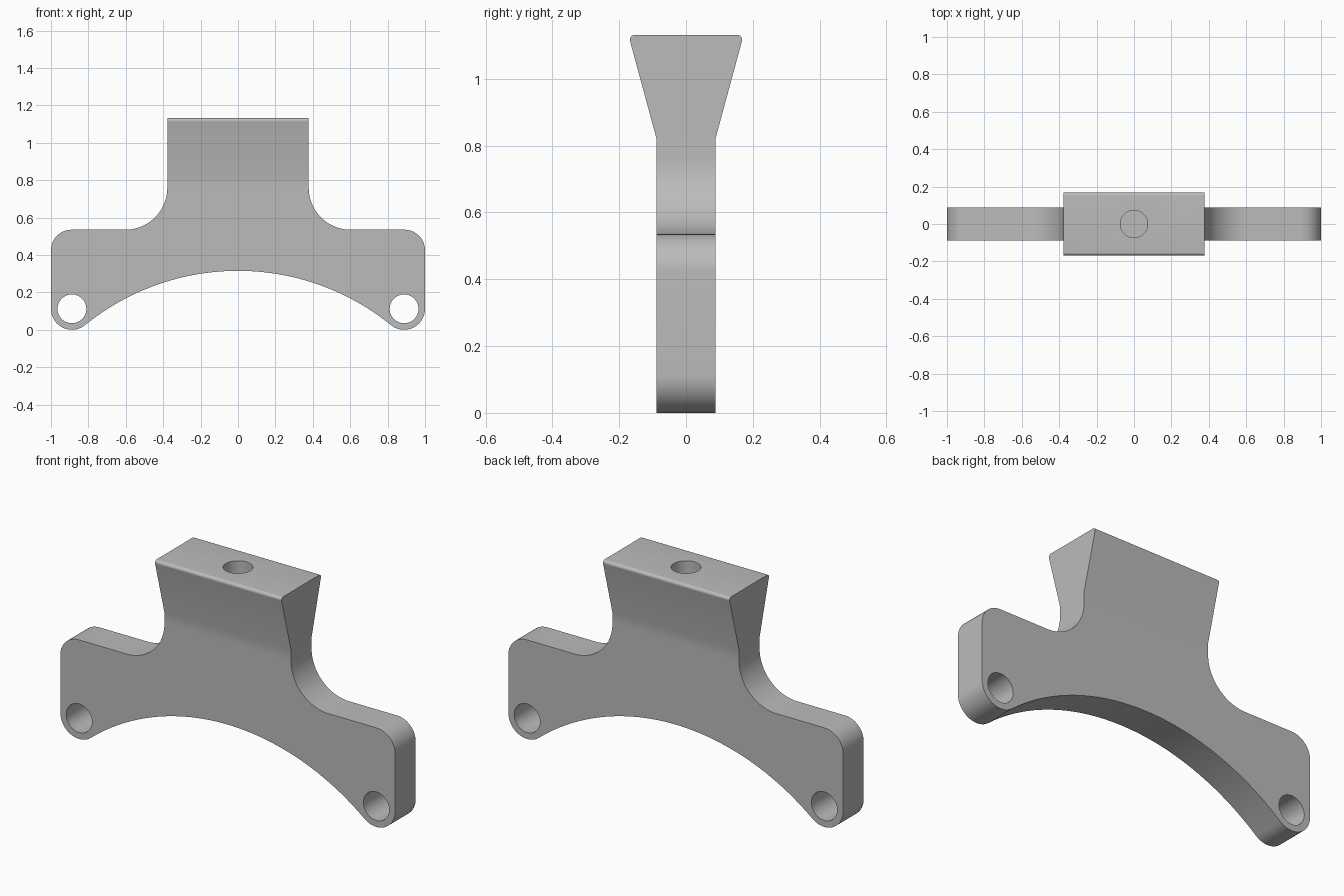
import bpy
import bmesh
from math import sin, cos, radians, atan2, degrees
from mathutils import Matrix

cube = bpy.data.objects.get("Cube")
if cube:
    bpy.data.objects.remove(cube, do_unlink=True)

grey = bpy.data.materials.new("plain grey")
grey.use_nodes = True
colour = (0.5, 0.5, 0.5, 1)
grey.diffuse_color = colour
grey.node_tree.nodes["Principled BSDF"].inputs["Base Color"].default_value = colour


def arc(cx, cz, r, start, end, steps):
    """Points on a circle, angles in degrees."""
    angles = [radians(start + (end - start) * i / steps) for i in range(steps + 1)]
    return [(cx + r * cos(a), cz + r * sin(a)) for a in angles]


def mirrored(half):
    """Close a half outline with its mirror image."""
    return half + [(-u, v) for u, v in reversed(half) if u > 1e-5]


def make_object(name, bm):
    bmesh.ops.recalc_face_normals(bm, faces=bm.faces)
    mesh = bpy.data.meshes.new(name)
    bm.to_mesh(mesh)
    bm.free()
    mesh.materials.append(grey)
    obj = bpy.data.objects.new(name, mesh)
    bpy.context.collection.objects.link(obj)
    return obj


def prism(name, outline, place, depth):
    """Extrude an outline both ways; place maps (u, v, w) to a position."""
    bm = bmesh.new()
    ends = [[bm.verts.new(place(u, v, w)) for u, v in outline] for w in (-depth, depth)]
    for ring in ends:
        bm.faces.new(ring)
    n = len(outline)
    for i in range(n):
        j = (i + 1) % n
        bm.faces.new((ends[0][i], ends[0][j], ends[1][j], ends[1][i]))
    return make_object(name, bm)


def drill(name, radius, depth, matrix):
    bm = bmesh.new()
    bmesh.ops.create_cone(bm, cap_ends=True, segments=48, radius1=radius,
                          radius2=radius, depth=depth, matrix=matrix)
    return make_object(name, bm)


def combine(target, other, operation):
    mod = target.modifiers.new(other.name, "BOOLEAN")
    mod.object = other
    mod.operation = operation
    mod.solver = "EXACT"
    bpy.context.view_layer.objects.active = target
    bpy.ops.object.modifier_apply(modifier=mod.name)
    bpy.data.objects.remove(other, do_unlink=True)


# Main sizes
foot_x, foot_z, foot_r = 0.888, 0.112, 0.112
height, shoulder, neck = 1.132, 0.535, 0.378
arch_top, arch_r = 0.315, 1.297
arch_z = arch_top - arch_r
touch = degrees(atan2(foot_z - arch_z, foot_x))

# Front outline: arch, rounded foot, shoulder, neck fillet, head
half_front = arc(0, arch_z, arch_r, 90, touch, 24)
half_front += arc(foot_x, foot_z, foot_r, touch + 180, 360, 24)[1:]
half_front += arc(1 - 0.11, shoulder - 0.11, 0.11, 0, 90, 14)
half_front += arc(neck + 0.225, shoulder + 0.225, 0.225, 270, 180, 20)
half_front += [(neck, height)]
bracket = prism("bracket", mirrored(half_front), lambda u, v, w: (u, w, v), 0.3)

# Side outline: slab below, flared head with softened top edges
slab, flare, soft = 0.088, 0.168, 0.015
half_side = [(slab, -0.1), (slab, 0.82)]
half_side += arc(flare - soft, height - soft, soft, -14, 90, 8)
side = prism("side_profile", mirrored(half_side), lambda u, v, w: (w, u, v), 1.2)
combine(bracket, side, "INTERSECT")

# Bolt holes through the feet and a blind hole in the head
across = Matrix.Rotation(radians(90), 4, "X")
for s in (-1, 1):
    hole = drill("foot_hole", 0.077, 1, Matrix.Translation((s * foot_x, 0, foot_z)) @ across)
    combine(bracket, hole, "DIFFERENCE")
combine(bracket, drill("head_hole", 0.073, 0.8, Matrix.Translation((0, 0, height))), "DIFFERENCE")

# Smooth shading with crisp edges
bpy.ops.object.select_all(action="DESELECT")
bracket.select_set(True)
bpy.context.view_layer.objects.active = bracket
bpy.ops.object.shade_smooth_by_angle(angle=radians(30))
